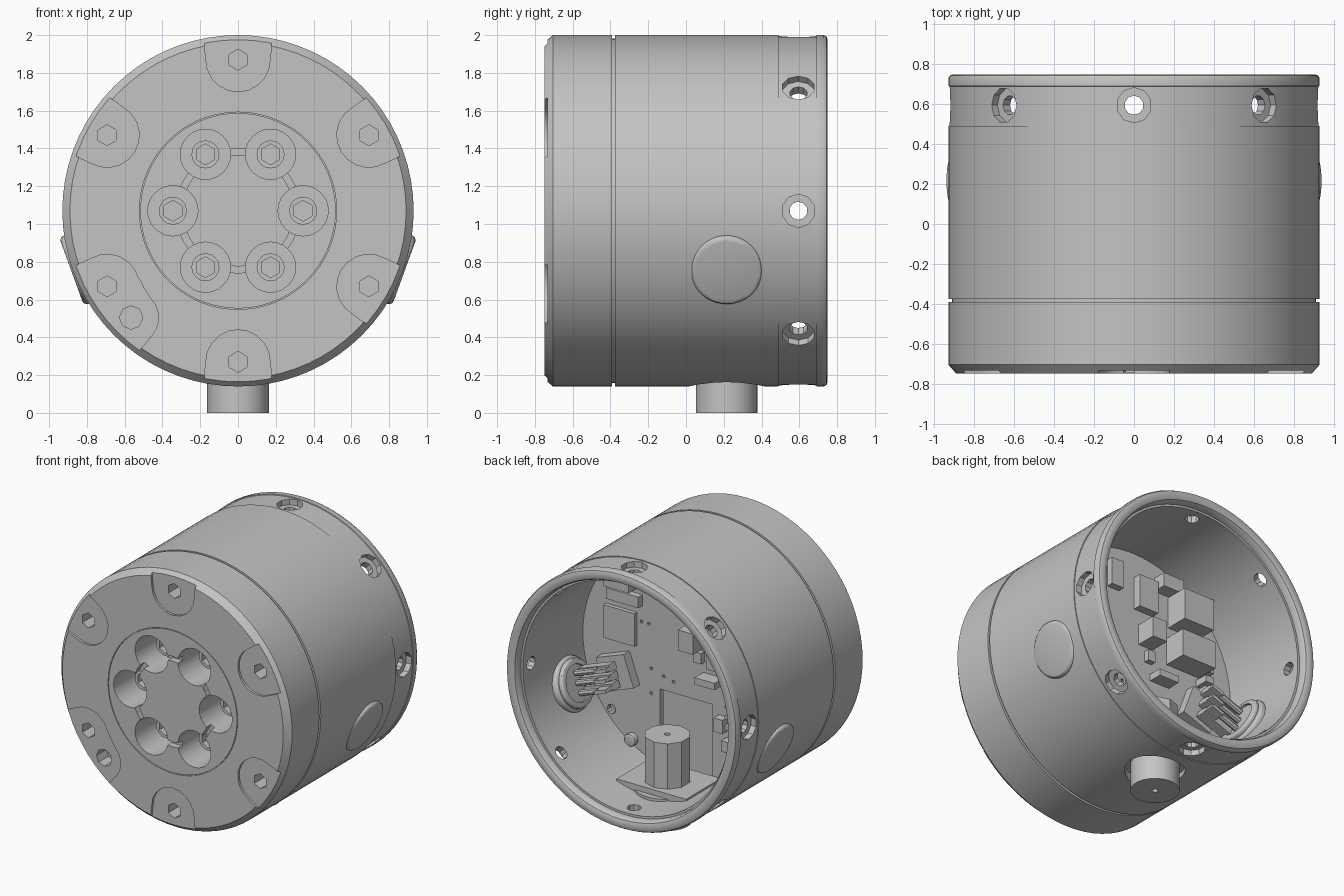
import bpy, bmesh, math
from mathutils import Vector, Matrix

if "Cube" in bpy.data.objects:
    bpy.data.objects.remove(bpy.data.objects["Cube"], do_unlink=True)

CZ = 1.07  # height of the housing axis
GREY = (0.55, 0.55, 0.55, 1)
grey = bpy.data.materials.new("plain grey")
grey.use_nodes = True
grey.diffuse_color = GREY
grey.node_tree.nodes["Principled BSDF"].inputs["Base Color"].default_value = GREY


def polar(r, deg, y):
    a = math.radians(deg)
    return Vector((r * math.cos(a), y, CZ + r * math.sin(a)))


def finish(name, bm):
    bmesh.ops.recalc_face_normals(bm, faces=bm.faces)
    me = bpy.data.meshes.new(name)
    bm.to_mesh(me)
    bm.free()
    me.materials.append(grey)
    ob = bpy.data.objects.new(name, me)
    bpy.context.scene.collection.objects.link(ob)
    return ob


def smooth(ob):
    bpy.ops.object.select_all(action='DESELECT')
    bpy.context.view_layer.objects.active = ob
    ob.select_set(True)
    bpy.ops.object.shade_smooth_by_angle(angle=math.radians(30))


def lathe(name, profile, steps=72):
    bm = bmesh.new()
    vs = [bm.verts.new((r, y, CZ)) for r, y in profile]
    es = [bm.edges.new(p) for p in zip(vs, vs[1:])]
    bmesh.ops.spin(bm, geom=vs + es, cent=(0, 0, CZ), axis=(0, 1, 0),
                   angle=2 * math.pi, steps=steps, use_merge=True)
    bmesh.ops.remove_doubles(bm, verts=bm.verts, dist=1e-5)
    return finish(name, bm)


def rod(name, a, b, r, segs=24, bevel=0):
    bm = bmesh.new()
    d = b - a
    m = Matrix.Translation((a + b) / 2) @ d.to_track_quat('Z', 'Y').to_matrix().to_4x4()
    bmesh.ops.create_cone(bm, cap_ends=True, segments=segs, radius1=r,
                          radius2=r, depth=d.length, matrix=m)
    if bevel:
        rims = [e for e in bm.edges if any(len(f.verts) > 4 for f in e.link_faces)]
        bmesh.ops.bevel(bm, geom=rims, offset=bevel, segments=3, affect='EDGES', profile=0.5)
    return finish(name, bm)


def box(name, c, size, turn=0):
    bm = bmesh.new()
    m = (Matrix.Translation(c) @ Matrix.Rotation(math.radians(turn), 4, 'Y')
         @ Matrix.Diagonal((*size, 1)))
    bmesh.ops.create_cube(bm, size=1, matrix=m)
    return finish(name, bm)


def pocket(deg, half, floor):
    # U-shaped slot open to the rim
    pts = [(0.8 - half * math.sin(t), half * math.cos(t))
           for t in (math.pi * i / 10 for i in range(11))]
    pts += [(1.0, -half - 0.02), (1.0, half + 0.02)]
    bm = bmesh.new()
    turn = Matrix.Rotation(math.radians(-deg), 3, 'Y')
    vs = [bm.verts.new(turn @ Vector((u, -0.8, v)) + Vector((0, 0, CZ))) for u, v in pts]
    face = bm.faces.new(vs)
    out = bmesh.ops.extrude_face_region(bm, geom=[face])
    bmesh.ops.translate(bm, vec=(0, floor + 0.8, 0),
                        verts=[v for v in out["geom"] if isinstance(v, bmesh.types.BMVert)])
    return finish("pocket_cutter", bm)


def cut(target, cutters):
    col = bpy.data.collections.new("cutters")
    bpy.context.scene.collection.children.link(col)
    for c in cutters:
        c.hide_render = True
        col.objects.link(c)
    mod = target.modifiers.new("cut", 'BOOLEAN')
    mod.operand_type, mod.collection, mod.solver = 'COLLECTION', col, 'EXACT'
    dg = bpy.context.evaluated_depsgraph_get()
    me = bpy.data.meshes.new_from_object(target.evaluated_get(dg))
    target.modifiers.clear()
    target.data = me
    me.materials.clear()
    me.materials.append(grey)
    for c in cutters:
        bpy.data.objects.remove(c, do_unlink=True)
    bpy.data.collections.remove(col)


# Housing: solid front, seam groove, stepped skirt, open back with a rounded lip
housing = lathe("housing", [
    (0, -0.75), (0.517, -0.75), (0.517, -0.742), (0.522, -0.742), (0.522, -0.75),
    (0.89, -0.75), (0.93, -0.705), (0.93, -0.392), (0.912, -0.392), (0.912, -0.375),
    (0.93, -0.375), (0.93, 0.49), (0.924, 0.49), (0.924, 0.69), (0.93, 0.692),
    (0.93, 0.73), (0.922, 0.744), (0.905, 0.75), (0.878, 0.75), (0.86, 0.743),
    (0.85, 0.725), (0.848, 0.69), (0.832, 0.69), (0.832, -0.08), (0, -0.08)])

# Front pockets and holes
cut(housing, [pocket(30 + 60 * i, 0.17, -0.733) for i in range(6)]
    + [pocket(a, h, -0.733) for a, h in ((215, 0.165), (220, 0.155), (225, 0.145))]
    + [rod("c", polar(0.8, 30 + 60 * i, -0.8), polar(0.8, 30 + 60 * i, -0.62), 0.055, 6)
       for i in range(6)]
    + [rod("c", polar(0.8, 225, -0.8), polar(0.8, 225, -0.62), 0.062, 8)])

# Screw wells joined by a ring slot
slot = lathe("slot_cutter", [(0.295, -0.8), (0.33, -0.8), (0.33, -0.7),
                             (0.295, -0.7), (0.295, -0.8)], 36)
cut(housing, [slot] + [rod("c", polar(0.345, 60 * i, -0.8), polar(0.345, 60 * i, -0.5), 0.133)
                       for i in range(6)])

# Skirt screw holes, countersunk, and the clearance hole for the stem
holes = []
for i in range(8):
    a = 45 * i
    holes.append(rod("c", polar(0.88, a, 0.595), polar(1, a, 0.595), 0.088, 10))
    holes.append(rod("c", polar(0.78, a, 0.595), polar(0.95, a, 0.595), 0.048, 10))
holes.append(rod("c", polar(0.7, -90, 0.215), polar(1, -90, 0.215), 0.2, 32))
cut(housing, holes)
smooth(housing)

# Cap screws in the wells
for i in range(6):
    screw = rod(f"cap_screw_{i + 1}", polar(0.345, 60 * i, -0.49),
                polar(0.345, 60 * i, -0.59), 0.074, 16)
    cut(screw, [rod("c", polar(0.345, 60 * i, -0.7), polar(0.345, 60 * i, -0.54), 0.055, 6)])
    smooth(screw)

# Side plugs with inner collar and cable connector
for side, a in (("left", -20), ("right", 200)):
    smooth(rod(f"{side}_plug", polar(0.79, a, 0.215), polar(0.938, a, 0.215), 0.192, 40, bevel=0.025))
    collar = rod(f"{side}_collar", polar(0.76, a, 0.215), polar(0.8, a, 0.215), 0.17, 32, bevel=0.015)
    cut(collar, [rod("c", polar(0.7, a, 0.215), polar(0.775, a, 0.215), 0.13)])
    smooth(collar)
    box(f"{side}_socket", polar(0.56, a, 0.035), (0.24, 0.07, 0.24), -a)
    for k in (-1, 0, 1):
        off = Vector((0, 0, 0.075 * k))
        box(f"{side}_connector_{k + 2}", polar(0.64, a, 0.14 + 0.02 * k) + off,
            (0.26, 0.08, 0.05), -a)
        box(f"{side}_latch_{k + 2}", polar(0.56, a, 0.2) + off, (0.1, 0.08, 0.025), -a)
        rod(f"{side}_wire_{k + 2}", polar(0.6, a, 0.21) + off, polar(0.79, a, 0.21) + off, 0.022, 8)

# Circuit board with a notch for the stem
board = lathe("circuit_board", [(0, -0.04), (0.831, -0.04), (0.831, 0), (0, 0)])
board_cuts = [box("c", Vector((0, 0, CZ - 0.6)), (0.42, 0.3, 0.7))]
board_cuts += [rod("c", Vector((x, -0.1, CZ + z)), Vector((x, 0.1, CZ + z)), r, 10)
               for x, z, r in ((0.6, -0.5, 0.035), (-0.6, -0.5, 0.035), (0.36, 0.2, 0.012),
                               (0.3, 0.2, 0.012), (0.18, -0.15, 0.012), (0.1, -0.17, 0.012),
                               (0.28, -0.12, 0.012), (0.28, -0.3, 0.012))]
cut(board, board_cuts)

# Board components: x, z from the axis, width, height, thickness
for i, (x, z, w, h, t) in enumerate((
        (0.52, 0.14, 0.25, 0.24, 0.03), (0.48, 0.36, 0.26, 0.08, 0.05),
        (0.5, 0.46, 0.2, 0.06, 0.09), (-0.1, 0.23, 0.12, 0.15, 0.15),
        (-0.08, 0.53, 0.16, 0.24, 0.06), (-0.26, 0.66, 0.17, 0.1, 0.1),
        (-0.42, 0.49, 0.25, 0.23, 0.17), (-0.42, 0.19, 0.28, 0.2, 0.17),
        (-0.22, -0.06, 0.16, 0.05, 0.1), (-0.57, 0.12, 0.07, 0.05, 0.1),
        (-0.57, 0.04, 0.07, 0.05, 0.1), (-0.57, -0.04, 0.07, 0.05, 0.1),
        (-0.57, -0.12, 0.07, 0.05, 0.1), (-0.3, -0.36, 0.07, 0.1, 0.06),
        (-0.36, -0.5, 0.07, 0.08, 0.06), (-0.12, 0.08, 0.06, 0.08, 0.04),
        (0.18, 0.6, 0.1, 0.2, 0.05))):
    box(f"component_{i + 1}", Vector((x, t / 2 - 0.005, CZ + z)), (w, t + 0.01, h))

# Board screws
for side, x in (("left", 0.43), ("right", -0.43)):
    p = Vector((x, 0, CZ - 0.67))
    smooth(rod(f"{side}_board_screw", p - Vector((0, 0.03, 0)), p + Vector((0, 0.04, 0)),
               0.045, 16, bevel=0.01))

# Stem through the underside: round foot, faceted post, inner plate
foot = rod("stem_foot", Vector((0, 0.215, 0)), Vector((0, 0.215, 0.27)), 0.163, 32)
post = rod("stem_post", Vector((0, 0.215, 0.27)), Vector((0, 0.215, 0.63)), 0.155, 10)
for part, z in ((foot, -0.05), (post, 0.58)):
    cut(part, [rod("c", Vector((0, 0.215, z)), Vector((0, 0.215, z + 0.1)), 0.02, 12)])
smooth(foot)
box("stem_plate", Vector((0, 0.2, 0.27)), (0.56, 0.4, 0.06))
rod("stem_flange", Vector((0, 0.215, 0.2)), Vector((0, 0.215, 0.26)), 0.23, 32)
